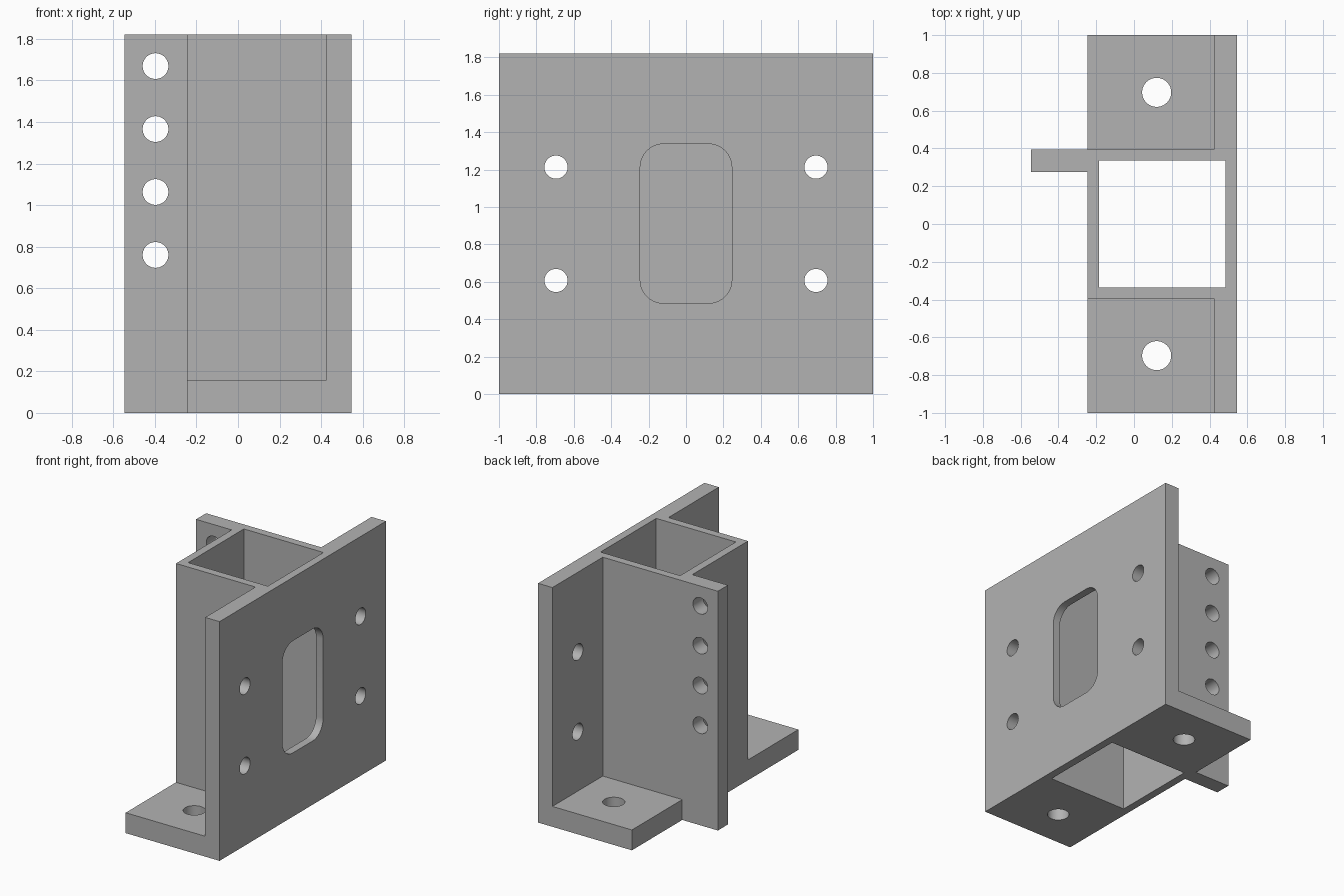
import bpy, bmesh, math

if "Cube" in bpy.data.objects:
    bpy.data.objects.remove(bpy.data.objects["Cube"])

H = 1.82          # overall height
FOOT = 0.155      # foot thickness

steel = bpy.data.materials.new("grey_steel")
steel.diffuse_color = (0.45, 0.45, 0.45, 1)
steel.use_nodes = True
steel.node_tree.nodes["Principled BSDF"].inputs["Base Color"].default_value = steel.diffuse_color


def prism(name, pts, lo, hi, axis="Z"):
    """Extrude a 2D outline along an axis: Z uses (x,y), Y uses (x,z), X uses (y,z)."""
    place = {"Z": lambda a, b, t: (a, b, t),
             "Y": lambda a, b, t: (a, t, b),
             "X": lambda a, b, t: (t, a, b)}[axis]
    bm = bmesh.new()
    low = [bm.verts.new(place(a, b, lo)) for a, b in pts]
    high = [bm.verts.new(place(a, b, hi)) for a, b in pts]
    n = len(pts)
    bm.faces.new(low)
    bm.faces.new(high)
    for i in range(n):
        j = (i + 1) % n
        bm.faces.new((low[i], low[j], high[j], high[i]))
    bmesh.ops.recalc_face_normals(bm, faces=bm.faces)
    me = bpy.data.meshes.new(name)
    bm.to_mesh(me)
    bm.free()
    me.materials.append(steel)
    ob = bpy.data.objects.new(name, me)
    bpy.context.collection.objects.link(ob)
    return ob


def rect(a0, a1, b0, b1):
    return [(a0, b0), (a1, b0), (a1, b1), (a0, b1)]


def circle(a, b, r, n=40):
    return [(a + r * math.cos(2 * math.pi * i / n),
             b + r * math.sin(2 * math.pi * i / n)) for i in range(n)]


def rounded(hw, b0, b1, r, n=10):
    pts = []
    for k, (ca, cb) in enumerate([(hw - r, b1 - r), (r - hw, b1 - r),
                                  (r - hw, b0 + r), (hw - r, b0 + r)]):
        for i in range(n + 1):
            t = math.pi / 2 * (k + i / n)
            pts.append((ca + r * math.cos(t), cb + r * math.sin(t)))
    return pts


def combine(target, other, op):
    m = target.modifiers.new(op, "BOOLEAN")
    m.operation, m.solver, m.object = op, "EXACT", other
    bpy.context.view_layer.objects.active = target
    bpy.ops.object.modifier_apply(modifier=m.name)
    bpy.data.objects.remove(other)


# Back plate, square tube and side flange share one upright profile
bracket = prism("mounting_bracket", [
    (0.545, -1), (0.545, 1), (0.424, 1), (0.424, 0.395), (-0.545, 0.395),
    (-0.545, 0.274), (-0.245, 0.274), (-0.245, -0.395), (0.424, -0.395),
    (0.424, -1)], 0, H)

# Feet on both sides of the tube
for s in (-1, 1):
    y0, y1 = sorted((s * 0.365, s * 1.0))
    foot = prism("foot", rect(-0.245, 0.46, y0, y1), 0, FOOT)
    combine(bracket, foot, "UNION")

# Tube cavity and rounded window in the plate
combine(bracket, prism("cavity", rect(-0.185, 0.485, -0.335, 0.335), -0.1, H + 0.1), "DIFFERENCE")
combine(bracket, prism("window", rounded(0.245, 0.485, 1.337, 0.125), 0.3, 0.7, "X"), "DIFFERENCE")

# Bolt holes: feet, plate, flange
for s in (-1, 1):
    combine(bracket, prism("foot_hole", circle(0.12, s * 0.697, 0.077), -0.1, 0.3), "DIFFERENCE")
    for z in (0.607, 1.213):
        combine(bracket, prism("plate_hole", circle(s * 0.695, z, 0.062), 0.3, 0.7, "X"), "DIFFERENCE")
for i in range(4):
    combine(bracket, prism("flange_hole", circle(-0.397, 0.76 + 0.303 * i, 0.062), 0.2, 0.5, "Y"), "DIFFERENCE")

# Merge flat regions and smooth only the round walls
bm = bmesh.new()
bm.from_mesh(bracket.data)
bmesh.ops.remove_doubles(bm, verts=bm.verts, dist=1e-4)
bmesh.ops.dissolve_limit(bm, angle_limit=0.01, verts=bm.verts, edges=bm.edges)
bm.to_mesh(bracket.data)
bm.free()
bpy.context.view_layer.objects.active = bracket
bracket.select_set(True)
bpy.ops.object.shade_smooth_by_angle(angle=math.radians(30))
